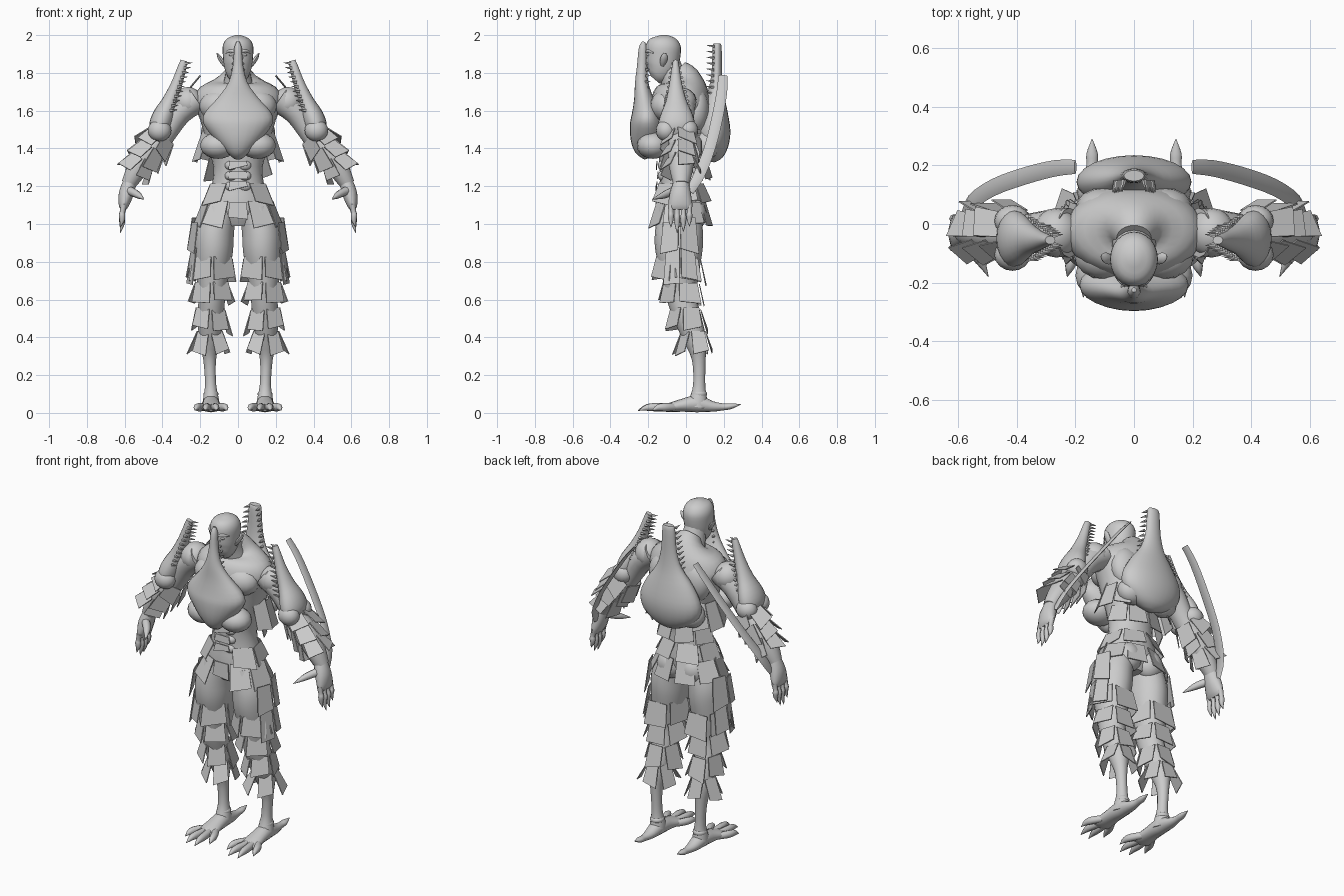
import bpy, bmesh, math, random
from mathutils import Vector as V

random.seed(7)
grey = bpy.data.materials.new("stone grey")
grey.diffuse_color = (0.6, 0.6, 0.6, 1)


def finish(bm, name, mirror=False, angle=50, thick=0):
    bmesh.ops.recalc_face_normals(bm, faces=bm.faces)
    me = bpy.data.meshes.new(name)
    bm.to_mesh(me)
    bm.free()
    me.materials.append(grey)
    if angle:
        me.polygons.foreach_set("use_smooth", [True] * len(me.polygons))
        me.set_sharp_from_angle(angle=math.radians(angle))
    ob = bpy.data.objects.new(name, me)
    bpy.context.collection.objects.link(ob)
    if thick:
        ob.modifiers.new("thickness", 'SOLIDIFY').thickness = thick
    if mirror:
        ob.modifiers.new("mirror", 'MIRROR').use_mirror_merge = False
    return ob


def frame(t, ref):
    t = t.normalized()
    u = (ref - t * ref.dot(t)).normalized()
    return u, u.cross(t)


def spline(rows, steps):
    """Catmull-Rom through rows of (x, y, z, rx, ry)."""
    p = [rows[0]] + list(rows) + [rows[-1]]
    out = []
    for i in range(1, len(p) - 2):
        for k in range(steps):
            f = k / steps
            out.append([0.5 * (2 * b + (c - a) * f + (2 * a - 5 * b + 4 * c - d) * f * f
                               + (3 * b - a - 3 * c + d) * f ** 3)
                        for a, b, c, d in zip(*p[i - 1:i + 3])])
    return out + [list(rows[-1])]


def add_loft(bm, rows, sides=14, steps=3, ref=V((0, 1, 0))):
    pts = spline(rows, steps)
    rings = []
    for i, r in enumerate(pts):
        t = V(pts[min(i + 1, len(pts) - 1)][:3]) - V(pts[max(i - 1, 0)][:3])
        u, v = frame(t, ref)
        rx, ry = max(r[3], 0.001), max(r[4], 0.001)
        rings.append([bm.verts.new(V(r[:3]) + u * ry * math.cos(a) + v * rx * math.sin(a))
                      for a in (2 * math.pi * j / sides for j in range(sides))])
    for A, B in zip(rings, rings[1:]):
        for j in range(sides):
            k = (j + 1) % sides
            bm.faces.new((A[j], A[k], B[k], B[j]))
    bm.faces.new(rings[0])
    bm.faces.new(rings[-1])


def loft(name, rows, mirror=False, **kw):
    bm = bmesh.new()
    add_loft(bm, rows, **kw)
    return finish(bm, name, mirror)


def blob(name, loc, size, mirror=False):
    bm = bmesh.new()
    bmesh.ops.create_uvsphere(bm, u_segments=16, v_segments=10, radius=1)
    for v in bm.verts:
        v.co = V(loc) + V([c * s for c, s in zip(v.co, size)])
    return finish(bm, name, mirror)


def plates(name, top, axis, rx, ry, n, h, flare, mirror=False, lo=0, hi=360):
    """Ring of ragged, outward-tilted scales; angle 0 is the back, 270 is +x."""
    bm = bmesh.new()
    top, axis = V(top), V(axis).normalized()
    u, v = frame(axis, V((0, 1, 0)))
    for i in range(n):
        a = math.radians(lo + (hi - lo) * (i + 0.5) / n)
        out = u * ry * math.cos(a) + v * rx * math.sin(a)
        side = (v * rx * math.cos(a) - u * ry * math.sin(a)).normalized()
        w = math.radians(hi - lo) / n * (rx + ry) / 4 * 0.95
        hh = h * random.uniform(0.85, 1.1)
        base = top + out + axis * h * random.uniform(-0.08, 0.08)
        end = base + axis * hh + out.normalized() * flare * random.uniform(0.7, 1.2)
        skew = axis * random.uniform(-0.015, 0.015)
        bm.faces.new([bm.verts.new(c) for c in (
            base - side * w, base + side * w,
            end + side * w * 1.2 + skew, end - side * w * 1.2 - skew)])
    return finish(bm, name, mirror, angle=0, thick=0.005)


def teeth(name, a, b, spread_a, spread_b, point, n, mirror=False):
    """Two rows of fangs between points a and b."""
    bm = bmesh.new()
    a, b, sa, sb, point = V(a), V(b), V(spread_a), V(spread_b), V(point)
    for i in range(n):
        f = i / (n - 1)
        for s in (-1, 1):
            p = a.lerp(b, f) + s * sa.lerp(sb, f)
            q = p + point + s * sa.normalized() * 0.006
            add_loft(bm, [(*p, .009, .009), (*q, 0, 0)], sides=5, steps=1, ref=V((0, .3, 1)))
    return finish(bm, name, mirror, angle=0)


# Torso, neck and head
loft("torso", [(0, -.03, .99, .10, .08), (0, -.03, 1.08, .165, .12), (0, -.03, 1.2, .14, .11),
               (0, -.03, 1.3, .13, .11), (0, -.02, 1.42, .165, .135), (0, -.02, 1.55, .2, .16),
               (0, -.025, 1.65, .235, .16), (0, -.015, 1.725, .2, .13), (0, -.02, 1.775, .1, .09),
               (0, -.05, 1.81, .06, .065)], sides=24)
loft("neck", [(0, -.03, 1.68, .1, .09), (0, -.07, 1.78, .07, .07), (0, -.1, 1.86, .06, .065)])
loft("head", [(0, -.165, 1.765, .03, .03), (0, -.15, 1.785, .055, .06), (0, -.13, 1.83, .073, .084),
              (0, -.122, 1.89, .08, .092), (0, -.12, 1.945, .08, .092), (0, -.118, 1.982, .058, .067),
              (0, -.118, 2.0, .014, .016)], sides=24)
loft("nose", [(0, -.205, 1.915, .009, .008), (0, -.222, 1.88, .013, .014), (0, -.222, 1.862, .018, .014),
              (0, -.205, 1.852, .008, .006)], sides=8)
loft("brows", [(.01, -.209, 1.91, .008, .008), (.04, -.198, 1.917, .009, .009), (.066, -.172, 1.905, .004, .004)],
     True, sides=8, ref=V((0, 0, 1)))
blob("eyes", (.033, -.198, 1.895), (.014, .01, .008), True)
blob("lips", (0, -.205, 1.815), (.027, .012, .009))
loft("ears", [(.07, -.125, 1.84, .01, .01), (.084, -.12, 1.86, .012, .018), (.1, -.115, 1.885, .01, .018),
              (.112, -.11, 1.905, .002, .006)], True, sides=8)
blob("pectorals", (.1, -.105, 1.625), (.105, .085, .085), True)
blob("shoulder_blades", (.1, .055, 1.6), (.1, .07, .12), True)
for i, z in enumerate((1.2, 1.255, 1.31)):
    blob(f"abdomen_{i}", (.034, -.125, z), (.036, .024, .027), True)
    plates(f"abdomen_scale_{i}", (0, -.03, z + .022), (0, 0, -1), .12, .12, 1, .04, .006, lo=158, hi=202)
blob("buttocks", (.075, .04, 1.05), (.08, .07, .085), True)

# Arms, hands and fingers
blob("shoulders", (.265, -.03, 1.645), (.08, .085, .08), True)
loft("arms", [(.22, -.03, 1.66, .075, .085), (.31, -.03, 1.59, .068, .075), (.39, -.03, 1.47, .058, .062),
              (.47, -.025, 1.38, .07, .072), (.54, -.025, 1.28, .055, .06), (.58, -.025, 1.21, .04, .042)], True)
loft("hands", [(.57, -.025, 1.23, .036, .04), (.592, -.03, 1.16, .04, .056), (.605, -.03, 1.1, .028, .064),
               (.608, -.03, 1.075, .014, .058)], True)
for i, (y, ln) in enumerate(((-.08, .09), (-.047, .115), (-.014, .11), (.018, .085))):
    loft(f"finger_{i}", [(.605, y, 1.1, .017, .016), (.612, y, 1.09 - ln * .3, .014, .013),
                         (.614, y, 1.09 - ln * .5, .017, .016), (.614, y, 1.09 - ln * .8, .013, .013),
                         (.624, y, 1.09 - ln * 1.2, .001, .001)], True, sides=8)
loft("thumbs", [(.585, -.05, 1.18, .024, .024), (.55, -.09, 1.165, .022, .022), (.525, -.125, 1.15, .017, .017),
                (.497, -.18, 1.13, .001, .001)], True, sides=8, ref=V((0, 0, 1)))

# Legs and clawed feet
loft("legs", [(.09, -.035, 1.08, .085, .11), (.122, -.037, .96, .103, .127), (.128, -.037, .86, .103, .125),
              (.135, -.03, .74, .09, .1), (.138, -.025, .62, .072, .08), (.145, .01, .5, .07, .072),
              (.15, .05, .38, .055, .058), (.15, .068, .28, .034, .036), (.145, .07, .15, .03, .032),
              (.143, .065, .07, .043, .048), (.143, .06, .03, .045, .06)], True, sides=18)
up = V((0, 0, 1))
loft("feet", [(.143, .29, .045, .001, .001), (.143, .24, .036, .02, .015), (.143, .2, .032, .02, .018),
              (.143, .14, .034, .034, .028), (.143, .06, .048, .045, .045), (.143, -.02, .04, .05, .034),
              (.143, -.09, .028, .06, .024), (.143, -.12, .025, .045, .016)], True, ref=up)
for i, (dx, y) in enumerate(((-.085, -.19), (-.03, -.255), (.03, -.25), (.085, -.18))):
    loft(f"toe_{i}", [(.143 + dx * .4, -.06, .03, .02, .02), (.143 + dx * .75, y * .6, .03, .021, .022),
                      (.143 + dx * .9, y * .82, .028, .016, .017), (.143 + dx, y, .012, .001, .001)],
         True, sides=8, ref=up)
blob("ankles", (.143, .07, .1), (.04, .042, .025), True)

# Long-snouted chest guard, with its side lobes
loft("chest_guard", [(0, -.225, 1.965, .008, .008), (0, -.228, 1.93, .02, .022), (0, -.232, 1.84, .027, .027),
                     (0, -.235, 1.75, .05, .035), (0, -.225, 1.67, .105, .05), (0, -.212, 1.59, .175, .076),
                     (0, -.207, 1.53, .182, .09), (0, -.205, 1.45, .125, .088), (0, -.2, 1.39, .07, .07),
                     (0, -.19, 1.35, .025, .03)], sides=24)
blob("chest_lobes", (.105, -.175, 1.415), (.095, .085, .07), True)
teeth("chest_fangs", (0, -.215, 1.72), (0, -.21, 1.88), (.04, 0, 0), (.02, 0, 0), (0, .025, .004), 6)

# Back guard
loft("back_guard", [(0, .165, 1.955, .034, .018), (0, .165, 1.93, .04, .024), (0, .163, 1.8, .05, .028),
                    (0, .158, 1.7, .08, .042), (0, .15, 1.6, .15, .07), (0, .145, 1.5, .195, .09),
                    (0, .14, 1.42, .18, .085), (0, .135, 1.36, .11, .06), (0, .13, 1.33, .03, .02)], sides=24)
blob("back_lobes", (.11, .11, 1.42), (.085, .07, .075), True)
teeth("back_fangs", (0, .145, 1.66), (0, .15, 1.94), (.07, 0, 0), (.034, 0, 0), (0, -.04, .006), 10)

# Shoulder guards
loft("shoulder_guards", [(.286, -.055, 1.865, .018, .014), (.296, -.055, 1.83, .023, .02),
                         (.325, -.055, 1.74, .03, .034), (.36, -.052, 1.65, .042, .055),
                         (.395, -.05, 1.57, .058, .088), (.415, -.05, 1.51, .056, .095),
                         (.418, -.05, 1.46, .03, .06)], True, sides=20)
for n, y in (("front", -.105), ("rear", .01)):
    blob(f"shoulder_guard_{n}_lobes", (.415, y, 1.495), (.062, .055, .058), True)
teeth("shoulder_fangs", (.278, -.055, 1.85), (.36, -.05, 1.6), (0, .014, 0), (0, .07, 0), (-.036, 0, .004), 11, True)

# Curved blades trailing from wrists to back
loft("blades", [(.585, .02, 1.17, .007, .022), (.56, .07, 1.26, .007, .03), (.48, .125, 1.4, .007, .03),
                (.37, .165, 1.56, .007, .03), (.27, .19, 1.7, .006, .028), (.2, .195, 1.785, .005, .024)],
     True, sides=6)

# Hanging scales: flanks, waist, arms, legs
down = (0, 0, -1)
plates("flank_scales", (0, 0, 1.49), down, .18, .13, 3, .15, .05, True, 35, 125)
plates("lower_back_scales", (0, -.01, 1.36), down, .14, .11, 4, .13, .035, lo=-90, hi=90)
plates("belt_scales", (0, -.03, 1.21), down, .14, .115, 3, .1, .04, True, 0, 158)
plates("hip_scales", (0, -.03, 1.12), down, .17, .125, 4, .13, .05, True, 0, 165)
plates("loin_cloth", (0, -.03, 1.12), down, .17, .13, 1, .09, .01, lo=162, hi=198)
for i, (x, y, z, rx, ry, n, h, fl) in enumerate((
        (.135, -.03, .82, .095, .11, 5, .13, .025),
        (.14, -.015, .69, .08, .088, 5, .11, .03), (.145, .005, .55, .07, .075, 5, .12, .035),
        (.15, .045, .43, .06, .06, 5, .12, .05))):
    plates(f"leg_scales_{i}", (x, y, z), down, rx, ry, n, h, fl, True, -36, 324)
plates("outer_thigh_scales", (.13, -.035, 1.02), down, .108, .12, 2, .18, .025, True, 225, 315)
plates("lower_thigh_scales", (.13, -.03, .88), down, .112, .115, 2, .18, .03, True, 230, 310)
for i in range(3):
    f = i / 2
    plates(f"arm_scales_{i}", (.4 + .1 * f, -.025, 1.47 - .125 * f), (.6, 0, -.8),
           .07 - .008 * f, .074 - .008 * f, 5, .1, .032, True, -36, 324)
